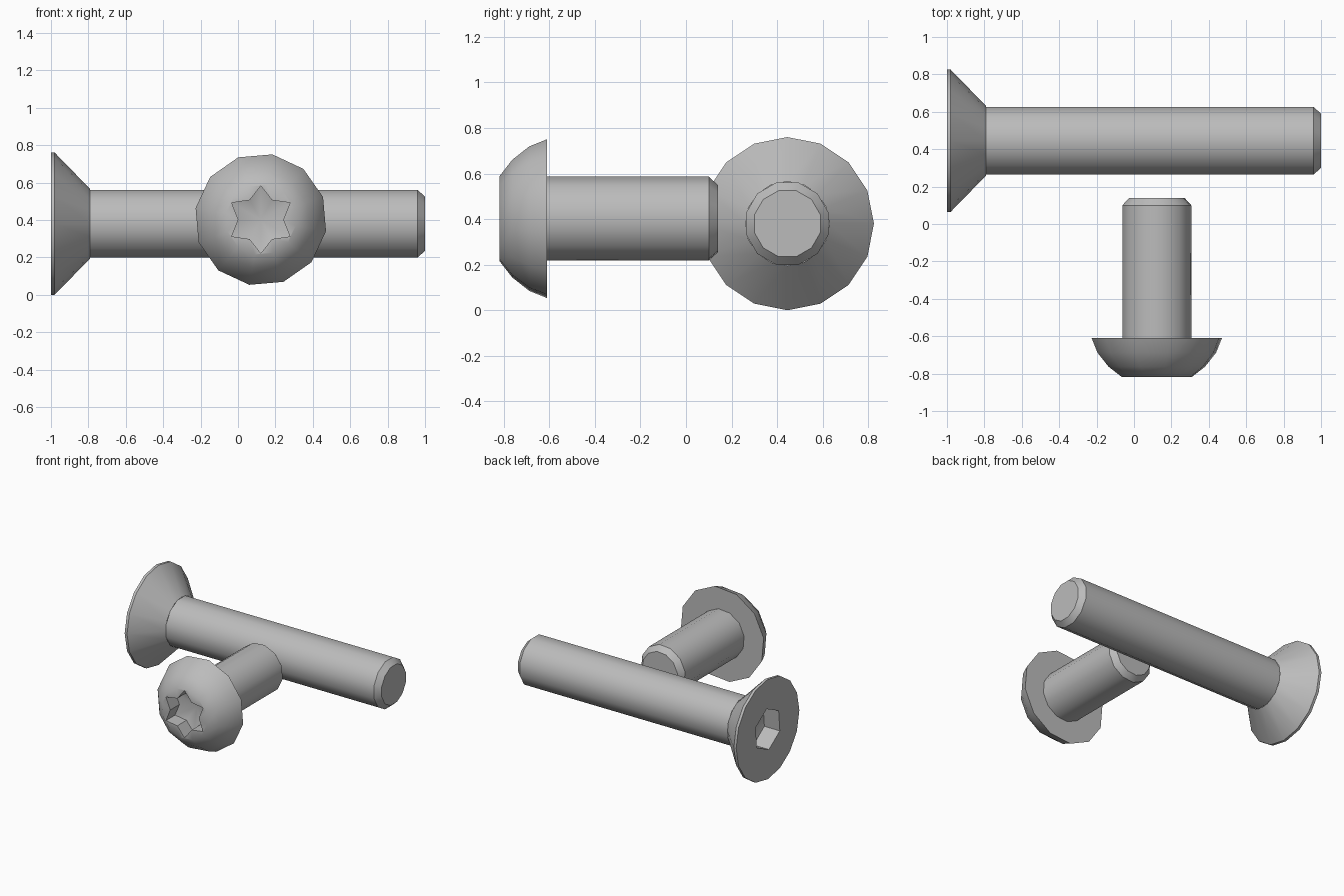
import bpy, bmesh
from math import cos, sin, radians, tau

cube = bpy.data.objects.get("Cube")
if cube:
    bpy.data.objects.remove(cube, do_unlink=True)

steel = bpy.data.materials.new("grey steel")
steel.use_nodes = True
GREY = (0.5, 0.5, 0.5, 1)
steel.diffuse_color = GREY
steel.node_tree.nodes["Principled BSDF"].inputs["Base Color"].default_value = GREY


def along_x(a, b, t):
    return (t - 1, 0.445 + a, 0.38 + b)


def along_y(a, b, t):
    return (0.122 + a, t - 0.818, 0.402 + b)


def ring(bm, place, radii, t, sides, phase):
    """Closed loop of vertices; radii alternate to make star shapes."""
    angles = [radians(phase) + tau * i / sides for i in range(sides)]
    return [bm.verts.new(place(radii[i % len(radii)] * cos(a), radii[i % len(radii)] * sin(a), t))
            for i, a in enumerate(angles)]


def skin(bm, lower, upper):
    n = len(lower)
    for i in range(n):
        j = (i + 1) % n
        bm.faces.new((lower[i], lower[j], upper[j], upper[i]))


def loop_edges(bm, loop):
    return [bm.edges.get((v, loop[i - 1])) for i, v in enumerate(loop)]


def lathe(bm, place, profile, sides, phase):
    rings = [ring(bm, place, [r], t, sides, phase) for r, t in profile]
    for lower, upper in zip(rings, rings[1:]):
        skin(bm, lower, upper)
    return rings


def finish(bm, name):
    bmesh.ops.recalc_face_normals(bm, faces=bm.faces[:])
    mesh = bpy.data.meshes.new(name)
    bm.to_mesh(mesh)
    bm.free()
    mesh.materials.append(steel)
    obj = bpy.data.objects.new(name, mesh)
    bpy.context.collection.objects.link(obj)
    bpy.ops.object.select_all(action="DESELECT")
    obj.select_set(True)
    bpy.context.view_layer.objects.active = obj
    bpy.ops.object.shade_smooth_by_angle(angle=radians(40))


def head(name, place, profile, sides, phase, socket, socket_sides, socket_phase, depth):
    """Turned head whose flat face holds a recessed drive socket."""
    bm = bmesh.new()
    rim = lathe(bm, place, profile, sides, phase)[0]
    mouth = ring(bm, place, socket, 0, socket_sides, socket_phase)
    floor = ring(bm, place, socket, depth, socket_sides, socket_phase)
    skin(bm, mouth, floor)
    # shallow drill point at the bottom of the socket
    tip = bm.verts.new(place(0, 0, depth + 0.04))
    for i, v in enumerate(floor):
        bm.faces.new((floor[i - 1], v, tip))
    # flat face around the socket
    bmesh.ops.triangle_fill(bm, use_beauty=True,
                            edges=loop_edges(bm, rim) + loop_edges(bm, mouth))
    finish(bm, name)


def shaft(name, place, start, end, phase):
    """Round shank with a chamfered, closed tip."""
    bm = bmesh.new()
    profile = [(0.187, start), (0.187, end - 0.04), (0.15, end)]
    bm.faces.new(lathe(bm, place, profile, 12, phase)[-1])
    finish(bm, name)


# Long countersunk screw with hexagon socket
head("countersunk_head", along_x, [(0.38, 0), (0.38, 0.02), (0.185, 0.21)],
     16, 0, [0.16], 6, 85, 0.13)
shaft("long_shaft", along_x, 0.21, 2.0, 15)

# Short dome-headed screw with star socket
head("dome_head", along_y,
     [(0.19, 0), (0.262, 0.055), (0.322, 0.13), (0.354, 0.208), (0.18, 0.208)],
     12, 80, [0.18, 0.12], 12, 90, 0.11)
shaft("short_shaft", along_y, 0.208, 0.958, 80)
